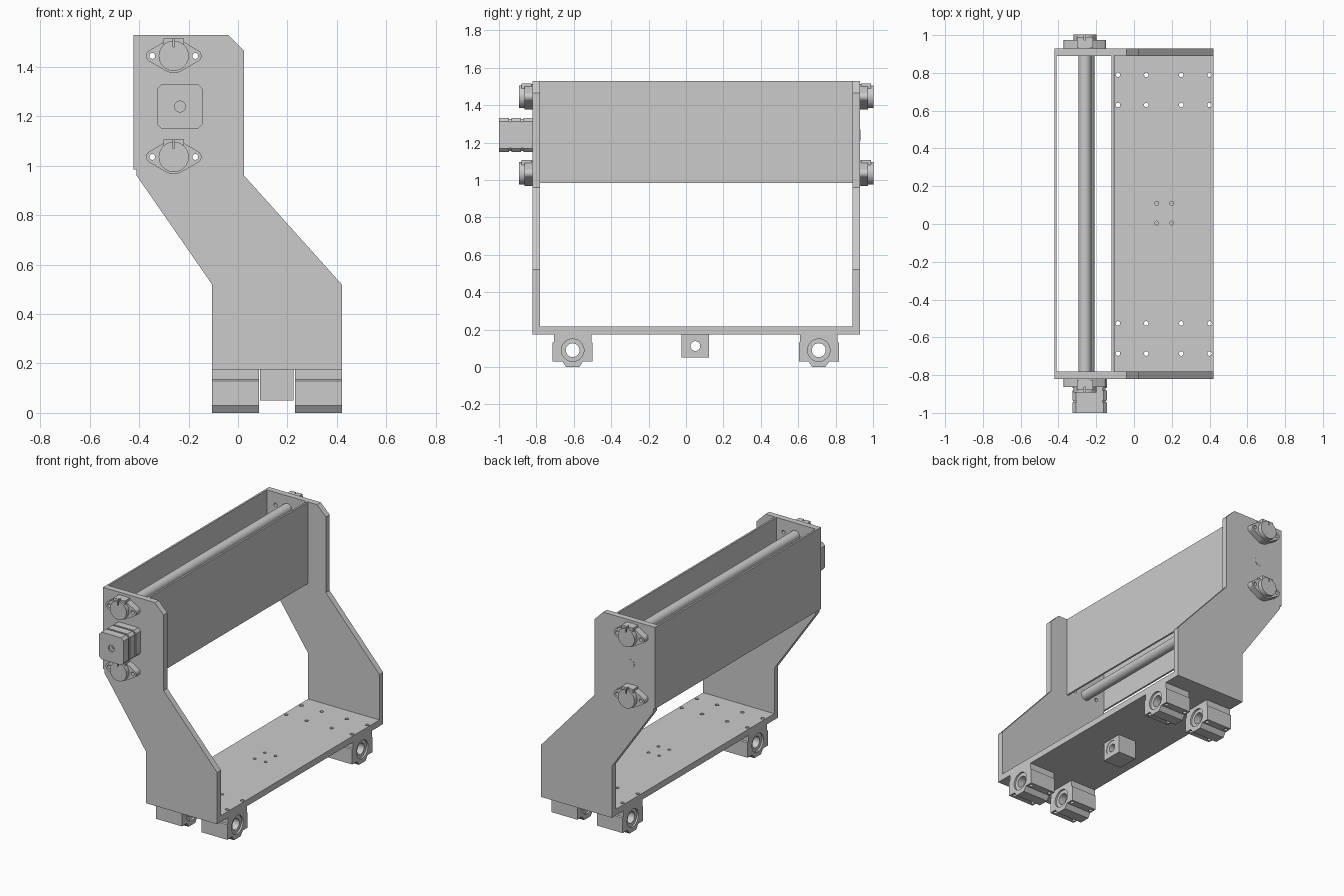
import bpy, bmesh
from math import cos, sin, pi, acos, radians

if "Cube" in bpy.data.objects:
    bpy.data.objects.remove(bpy.data.objects["Cube"])


def prism(name, pts, axis, lo, hi):
    """Extrude a 2D outline along an axis (x: pts are y,z; y: x,z; z: x,y)."""
    place = {'x': lambda a, b, t: (t, a, b),
             'y': lambda a, b, t: (a, t, b),
             'z': lambda a, b, t: (a, b, t)}[axis]
    bm = bmesh.new()
    low = [bm.verts.new(place(a, b, lo)) for a, b in pts]
    top = [bm.verts.new(place(a, b, hi)) for a, b in pts]
    n = len(pts)
    bm.faces.new(low)
    bm.faces.new(top)
    for i in range(n):
        j = (i + 1) % n
        bm.faces.new((low[i], low[j], top[j], top[i]))
    bmesh.ops.recalc_face_normals(bm, faces=bm.faces)
    me = bpy.data.meshes.new(name)
    bm.to_mesh(me)
    bm.free()
    ob = bpy.data.objects.new(name, me)
    bpy.context.collection.objects.link(ob)
    return ob


def arc(cx, cy, r, a0, a1, n):
    return [(cx + r * cos(a0 + (a1 - a0) * i / n), cy + r * sin(a0 + (a1 - a0) * i / n))
            for i in range(n + 1)]


def rod(name, a, b, r, axis, lo, hi, n=40):
    return prism(name, arc(a, b, r, 0, 2 * pi, n)[:-1], axis, lo, hi)


def rect(x0, x1, y0, y1, c=0.0):
    if c == 0:
        return [(x0, y0), (x1, y0), (x1, y1), (x0, y1)]
    return [(x0 + c, y0), (x1 - c, y0), (x1, y0 + c), (x1, y1 - c),
            (x1 - c, y1), (x0 + c, y1), (x0, y1 - c), (x0, y0 + c)]


def cut(ob, cutters):
    """Subtract cutters from an object and delete them."""
    bpy.context.view_layer.objects.active = ob
    for c in cutters:
        c.hide_render = True
        m = ob.modifiers.new("cut", 'BOOLEAN')
        m.operation, m.solver, m.object = 'DIFFERENCE', 'EXACT', c
        bpy.ops.object.modifier_apply(modifier=m.name)
        bpy.data.objects.remove(c)


Y0, Y1 = -0.82, 0.93          # outer faces of the side plates
T = 0.04                      # side plate thickness
ROD_X, ROD_Z = -0.26, (1.036, 1.445)
EAR = 0.087                   # flange screw offset

# Side plates
outline = [(-0.105, 0.175), (0.42, 0.175), (0.42, 0.52), (0.025, 0.96), (0.025, 1.465),
           (-0.04, 1.53), (-0.41, 1.53), (-0.41, 0.96), (-0.105, 0.52)]
for name, lo in (("front_side_plate", Y0), ("back_side_plate", Y1 - T)):
    plate = prism(name, outline, 'y', lo, lo + T)
    cut(plate, [rod("hole", ROD_X + s * EAR, z, 0.012, 'y', lo - 0.1, lo + 0.1, 20)
                for z in ROD_Z for s in (-1, 1)])

# Upper panels
prism("left_panel", rect(-0.422, -0.41, Y0, Y1), 'z', 0.985, 1.53)
prism("right_panel", rect(-0.12, -0.108, Y0 + T, Y1 - T), 'z', 0.985, 1.53)

# Base plate with mounting holes
base = prism("base_plate", rect(-0.105, 0.42, Y0 + T, Y1 - T), 'z', 0.175, 0.217)
HX = (-0.085, 0.065, 0.25, 0.4)
BLOCK_Y = (-0.606, 0.71)
cut(base, [rod("hole", x, y + s * 0.08, 0.012, 'z', 0.1, 0.3, 20)
           for x in HX for y in BLOCK_Y for s in (-1, 1)] +
    [rod("hole", x, y, 0.01, 'z', 0.1, 0.3, 20) for x in (0.12, 0.2) for y in (0.005, 0.11)])

# Linear bearing blocks under the base
half = [(0.035, 0), (0.056, 0.03), (0.107, 0.03), (0.107, 0.13), (0.1, 0.135), (0.1, 0.175)]
for y in BLOCK_Y:
    for i, (x0, x1) in enumerate(((-0.105, 0.085), (0.23, 0.42))):
        pts = [(y + a, z) for a, z in half] + [(y - a, z) for a, z in reversed(half)]
        block = prism("bearing_block", pts, 'x', x0, x1)
        cut(block, [rod("bore", y, 0.09, 0.06, 'x', x0 - 0.1, x1 + 0.1)] +
            [rod("hole", x, y + s * 0.08, 0.012, 'z', -0.1, 0.3, 20)
             for x in HX[2 * i:2 * i + 2] for s in (-1, 1)])
        liner = rod("bearing_liner", y, 0.09, 0.0605, 'x', x0 + 0.012, x1 - 0.012)
        cut(liner, [rod("bore", y, 0.09, 0.037, 'x', x0 - 0.1, x1 + 0.1)])

# Drive nut block
nut = prism("nut_block", rect(-0.025, 0.123, 0.05, 0.175), 'x', 0.09, 0.225)
cut(nut, [rod("bore", 0.05, 0.112, 0.05, 'x', 0, 0.4)])
bush = rod("nut_bush", 0.05, 0.112, 0.0505, 'x', 0.093, 0.222)
cut(bush, [rod("bore", 0.05, 0.112, 0.026, 'x', 0, 0.4)])

# Guide rods and centre drive shaft
for z in ROD_Z:
    rod("guide_rod", ROD_X, z, 0.034, 'y', Y0 - 0.01, Y1 + 0.01)
rod("drive_shaft", -0.24, 1.24, 0.03, 'y', Y0 - 0.002, Y1 + 0.002)

# Flanged rod supports on both ends
R, r = 0.069, 0.025
a = acos((R - r) / EAR)
for z in ROD_Z:
    flange_pts = (arc(ROD_X + EAR, z, r, -a, a, 10) + arc(ROD_X, z, R, a, pi - a, 12) +
                  arc(ROD_X - EAR, z, r, pi - a, pi + a, 10) +
                  arc(ROD_X, z, R, pi + a, 2 * pi - a, 12))
    for y, d in ((Y0, -1), (Y1, 1)):
        def span(t0, t1):
            return sorted((y + d * t0, y + d * t1))
        flange = prism("support_flange", flange_pts, 'y', *span(0, 0.043))
        cut(flange, [rod("hole", ROD_X + s * EAR, z, 0.012, 'y', *span(-0.02, 0.1), 20)
                     for s in (-1, 1)])
        hub = rod("support_hub", ROD_X, z, 0.061, 'y', *span(0.01, 0.072))
        clamp = prism("support_clamp", rect(ROD_X - 0.042, ROD_X + 0.042, z + 0.03, z + 0.07),
                      'y', *span(0.005, 0.06))
        for part in (hub, clamp):
            cut(part, [prism("slot", rect(ROD_X - 0.004, ROD_X + 0.004, z + 0.035, z + 0.1),
                             'y', *span(0.044, 0.1))])

# Motor: caps and body sections separated by grooves
MX, MZ, H = -0.235, 1.24, 0.091


def square(h, c):
    return rect(MX - h, MX + h, MZ - h, MZ + h, c)


prism("motor_core", square(H - 0.006, 0.016), 'y', -0.975, Y0)
for lo, hi in ((-0.934, -0.881), (-0.869, Y0)):
    prism("motor_section", square(H, 0.018), 'y', lo, hi)
cap = prism("motor_end_cap", square(H, 0.018), 'y', -1.0, -0.946)
cut(cap, [rod("recess", MX, MZ, 0.022, 'y', -1.1, -0.99)])
rod("motor_shaft_end", MX, MZ, 0.01, 'y', -0.995, -0.96, 24)

# Smooth round surfaces, keep edges sharp
for ob in bpy.context.collection.objects:
    ob.select_set(True)
    bpy.context.view_layer.objects.active = ob
bpy.ops.object.shade_smooth_by_angle(angle=radians(25))
